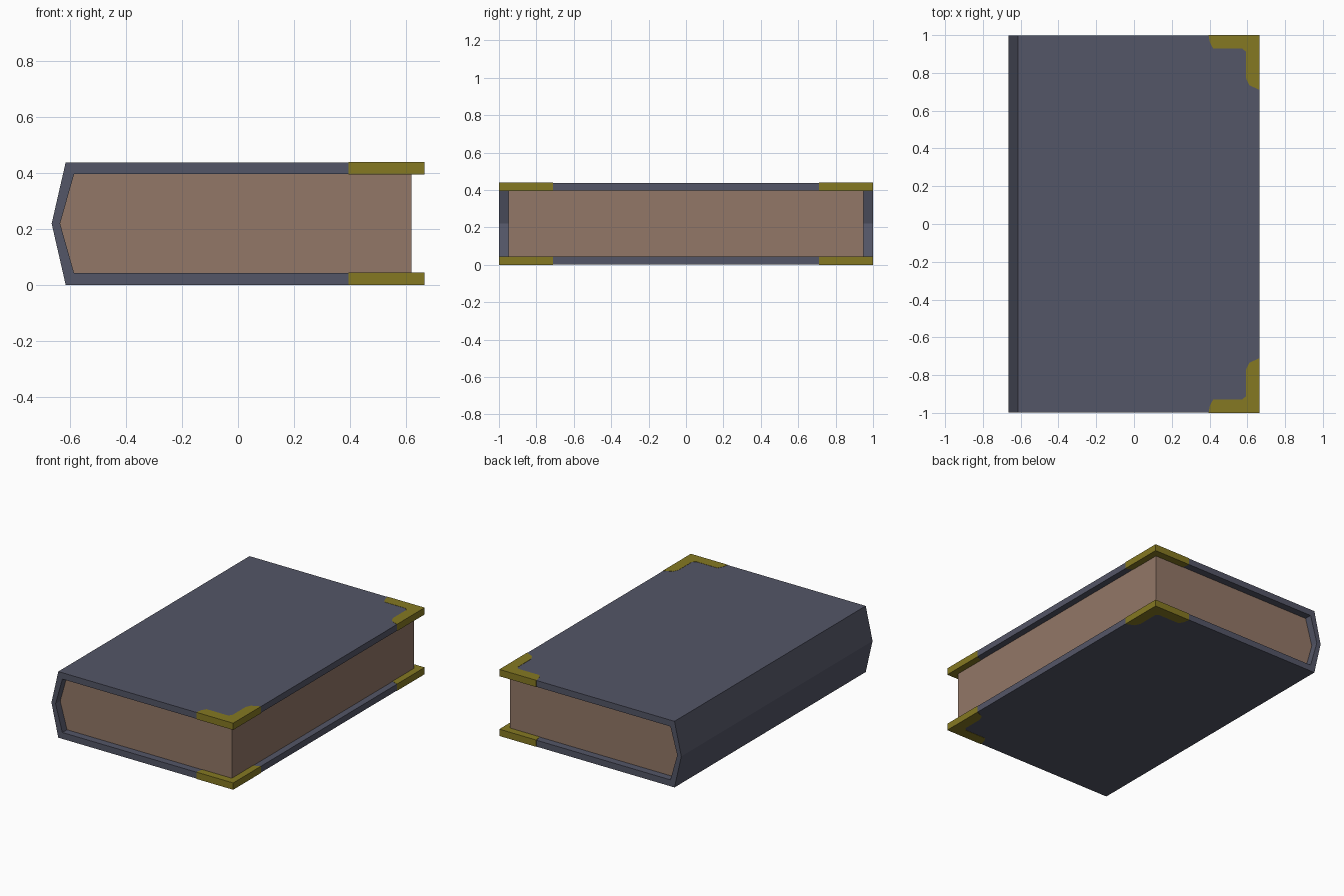
import bpy, bmesh
from mathutils import Vector

if "Cube" in bpy.data.objects:
    bpy.data.objects.remove(bpy.data.objects["Cube"])


def material(name, rgb):
    m = bpy.data.materials.new(name)
    m.diffuse_color = (*rgb, 1.0)
    m.use_nodes = True
    m.node_tree.nodes["Principled BSDF"].inputs["Base Color"].default_value = m.diffuse_color
    return m


COVER = material("slate_cover", (0.088, 0.093, 0.135))
PAPER = material("brown_paper", (0.29, 0.185, 0.135))
BRASS = material("brass", (0.235, 0.19, 0.016))


def prism(name, outline, direction, mat):
    """Closed solid made by extruding a flat 3D outline along direction."""
    bm = bmesh.new()
    face = bm.faces.new([bm.verts.new(p) for p in outline])
    ext = bmesh.ops.extrude_face_region(bm, geom=[face], use_keep_orig=True)
    moved = [g for g in ext["geom"] if isinstance(g, bmesh.types.BMVert)]
    bmesh.ops.translate(bm, verts=moved, vec=Vector(direction))
    bmesh.ops.recalc_face_normals(bm, faces=bm.faces)
    me = bpy.data.meshes.new(name)
    bm.to_mesh(me)
    bm.free()
    me.materials.append(mat)
    ob = bpy.data.objects.new(name, me)
    bpy.context.collection.objects.link(ob)
    return ob


H, T, X = 0.44, 0.045, 0.665   # book height, board thickness, half width
G = 0.0015                     # how far the brass stands proud of the boards

# Cover: both boards and the pointed spine as one C-shaped profile
cover = [(X - G, G), (-0.615, G), (-X, H / 2), (-0.615, H - G), (X - G, H - G),
         (X - G, H - T + G), (-0.585, H - T + G), (-0.635, H / 2),
         (-0.585, T - G), (X - G, T - G)]
prism("cover", [(x, -1 + G, z) for x, z in cover], (0, 2 - 2 * G, 0), COVER)

# Page block, recessed on three sides and seated against the spine
pages = [(0.62, T - G), (-0.585, T - G), (-0.635, H / 2),
         (-0.585, H - T + G), (0.62, H - T + G)]
prism("page_block", [(x, -0.95, z) for x, z in pages], (0, 1.9, 0), PAPER)

# Brass corner guards wrapping the four free board corners
guard = [(X, 1), (0.395, 1), (0.402, 0.96), (0.42, 0.928), (0.575, 0.928),
         (0.594, 0.91), (0.594, 0.77), (0.61, 0.735), (0.638, 0.722), (X, 0.71)]
for level, z in (("lower", 0), ("upper", H - T)):
    for side, s in (("front", -1), ("back", 1)):
        prism(f"{level}_{side}_corner_guard",
              [(x, s * y, z) for x, y in guard], (0, 0, T), BRASS)
